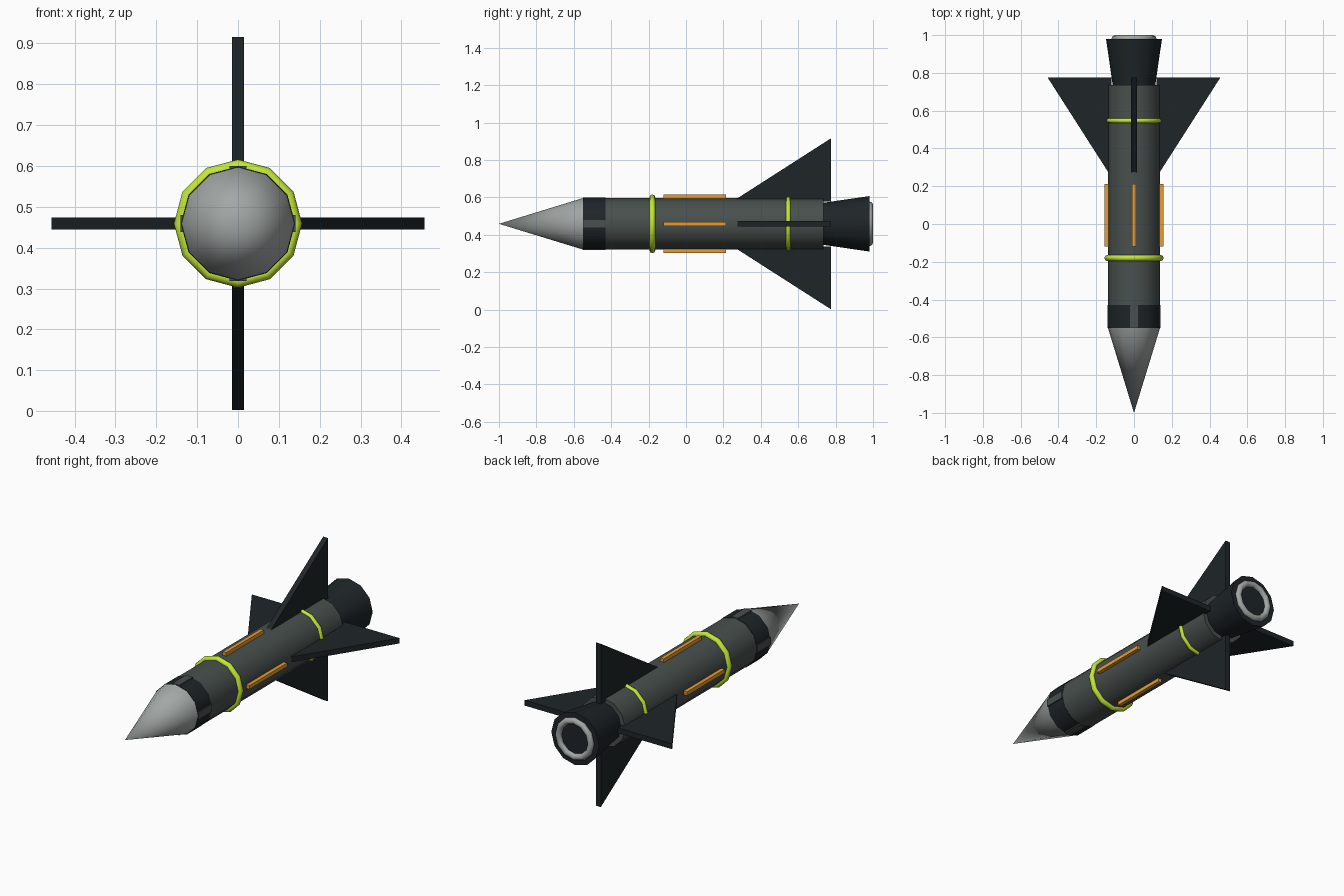
import bpy, bmesh
from math import sin, cos, pi, radians
from mathutils import Matrix, Vector

if "Cube" in bpy.data.objects:
    bpy.data.objects.remove(bpy.data.objects["Cube"])

AXIS_Z = 0.459
SIDES = 12


def material(name, rgb):
    m = bpy.data.materials.new(name)
    m.diffuse_color = (*rgb, 1)
    m.use_nodes = True
    m.node_tree.nodes["Principled BSDF"].inputs["Base Color"].default_value = m.diffuse_color
    return m


GREY = material("body_grey", (0.065, 0.08, 0.075))
DARK = material("dark_grey", (0.013, 0.018, 0.021))
NOSE = material("light_grey", (0.36, 0.39, 0.38))
LIME = material("lime", (0.55, 0.8, 0.04))
ORANGE = material("orange", (0.8, 0.34, 0.035))


def finish(bm, name, mat, smooth=False):
    bmesh.ops.recalc_face_normals(bm, faces=bm.faces)
    me = bpy.data.meshes.new(name)
    bm.to_mesh(me)
    bm.free()
    me.materials.append(mat)
    ob = bpy.data.objects.new(name, me)
    ob.location.z = AXIS_Z
    bpy.context.collection.objects.link(ob)
    if smooth:
        bpy.ops.object.select_all(action='DESELECT')
        ob.select_set(True)
        bpy.context.view_layer.objects.active = ob
        bpy.ops.object.shade_smooth_by_angle(angle=radians(50))
    return ob


def tube(name, y0, r0, y1, r1, mat):
    """Twelve-sided cylinder or cone along y."""
    bm = bmesh.new()
    bmesh.ops.create_cone(bm, cap_ends=True, segments=SIDES, radius1=r0, radius2=r1,
                          depth=y1 - y0)
    turn = Matrix.Rotation(radians(-90), 4, 'X')
    bm.transform(Matrix.Translation((0, (y0 + y1) / 2, 0)) @ turn)
    return finish(bm, name, mat, True)


def ring(name, y, major, minor, mat, n=8):
    """Torus around the y axis."""
    bm = bmesh.new()
    loops = []
    for i in range(SIDES):
        a = 2 * pi * i / SIDES
        loop = []
        for j in range(n):
            b = 2 * pi * j / n
            r = major + minor * cos(b)
            loop.append(bm.verts.new((r * cos(a), y + minor * sin(b), r * sin(a))))
        loops.append(loop)
    for i in range(SIDES):
        p, q = loops[i], loops[(i + 1) % SIDES]
        for j in range(n):
            k = (j + 1) % n
            bm.faces.new((p[j], q[j], q[k], p[k]))
    return finish(bm, name, mat, True)


def plate(name, outline, thick, quarter, mat):
    """Extruded (radius, y) outline, turned to one of four sides."""
    bm = bmesh.new()
    face = bm.faces.new([bm.verts.new((r, y, -thick / 2)) for r, y in outline])
    ext = bmesh.ops.extrude_face_region(bm, geom=[face])
    moved = [v for v in ext["geom"] if isinstance(v, bmesh.types.BMVert)]
    bmesh.ops.translate(bm, verts=moved, vec=Vector((0, 0, thick)))
    bm.transform(Matrix.Rotation(quarter * pi / 2, 4, 'Y'))
    return finish(bm, name, mat)


def bar(name, r0, r1, y0, y1, width, quarter, mat):
    return plate(name, [(r0, y0), (r1, y0), (r1, y1), (r0, y1)], width, quarter, mat)


# Fuselage, nose and seeker band
tube("body", -0.548, 0.138, 0.735, 0.138, GREY)
tube("nose_cone", -1.0, 0.0, -0.55, 0.138, NOSE)
tube("seeker_band", -0.55, 0.140, -0.43, 0.140, DARK)

# Exhaust
tube("nozzle", 0.73, 0.112, 0.98, 0.148, DARK)
ring("nozzle_rim", 0.982, 0.101, 0.018, NOSE)

# Clamp rings
ring("front_ring", -0.18, 0.141, 0.016, LIME)
ring("rear_ring", 0.547, 0.136, 0.013, LIME)

# Parts repeated on four sides
for q in range(4):
    plate(f"fin_{q + 1}", [(0.12, 0.249), (0.457, 0.775), (0.12, 0.775)], 0.03, q, DARK)
    bar(f"side_strip_{q + 1}", 0.128, 0.156, -0.12, 0.213, 0.021, q, ORANGE)
    bar(f"band_divider_{q + 1}", 0.125, 0.141, -0.549, -0.43, 0.042, q, GREY)
